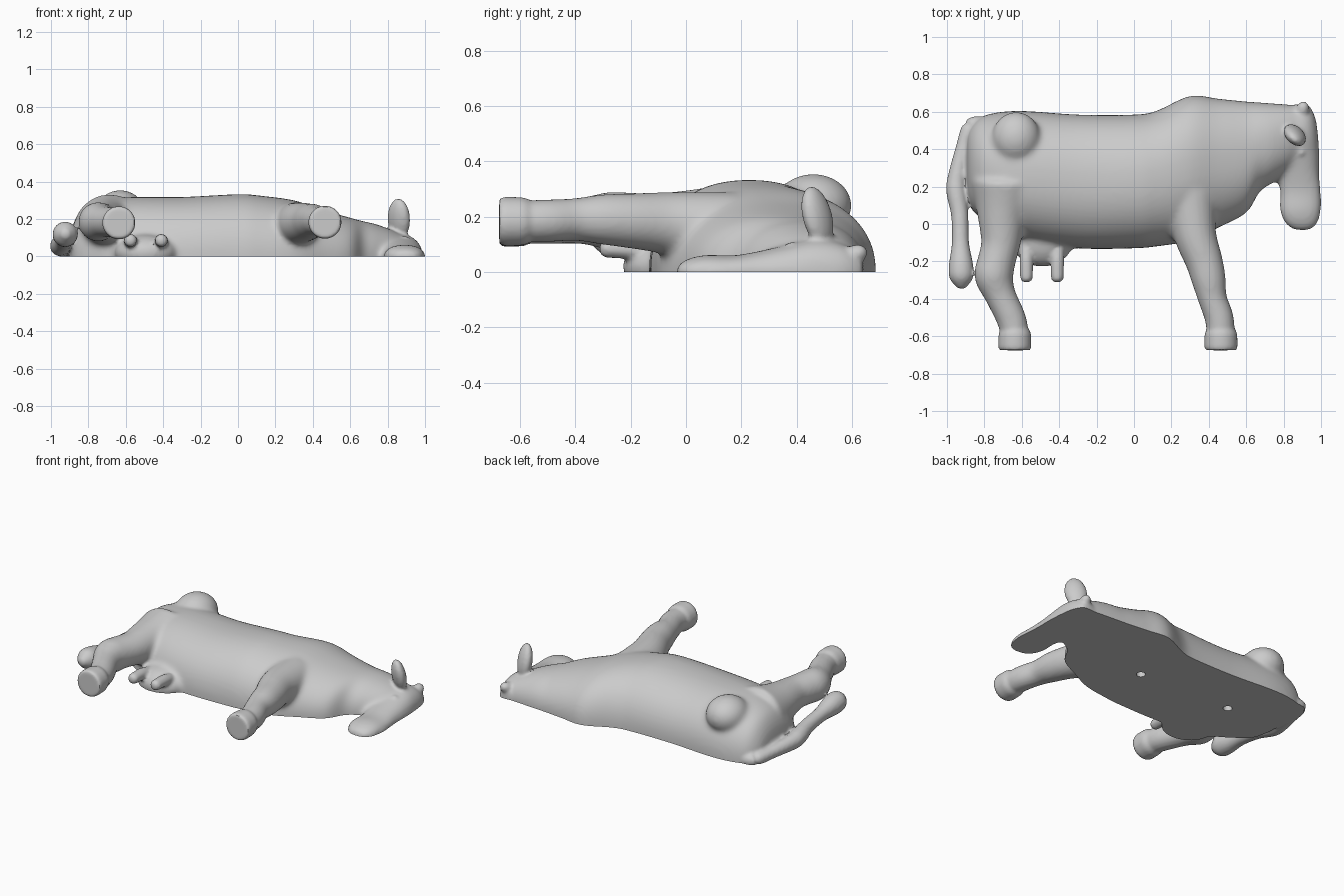
import bpy, bmesh, math
from mathutils import Vector, Matrix

if "Cube" in bpy.data.objects:
    bpy.data.objects.remove(bpy.data.objects["Cube"])

grey = bpy.data.materials.new("plain grey")
grey.use_nodes = True
grey.diffuse_color = (0.6, 0.6, 0.6, 1)
grey.node_tree.nodes["Principled BSDF"].inputs["Base Color"].default_value = grey.diffuse_color


def resample(rows, steps=5):
    """Smooth curve through the rows of numbers."""
    rows = [Vector(r) for r in rows]
    out = []
    for i in range(len(rows) - 1):
        a, b, c, d = rows[max(i - 1, 0)], rows[i], rows[i + 1], rows[min(i + 2, len(rows) - 1)]
        for s in range(steps):
            t = s / steps
            out.append(b + (c - a) * (t / 2) + (2 * a - 5 * b + 4 * c - d) * (t * t / 2)
                       + (3 * b - a - 3 * c + d) * (t ** 3 / 2))
    return out + [rows[-1]]


def skin(bm, rings, n=32, power=1.0):
    """Closed solid through rings of (centre, u, v)."""
    loops = []
    for centre, u, v in rings:
        loop = []
        for k in range(n):
            c, s = math.cos(math.tau * k / n), math.sin(math.tau * k / n)
            cx, sx = (math.copysign(abs(w) ** power, w) for w in (c, s))
            loop.append(bm.verts.new(centre + u * cx + v * sx))
        loops.append(loop)
    for a, b in zip(loops, loops[1:]):
        for k in range(n):
            bm.faces.new((a[k], a[k - 1], b[k - 1], b[k]))
    bm.faces.new(loops[0])
    bm.faces.new(loops[-1][::-1])


def loft(bm, rows, along_x, power):
    """Rows of (station, low, high, half thickness)."""
    rings = []
    for p, lo, hi, t in resample(rows):
        mid, half = (lo + hi) / 2, (hi - lo) / 2
        centre = Vector((p, mid, 0)) if along_x else Vector((mid, p, 0))
        u = Vector((0, half, 0)) if along_x else Vector((half, 0, 0))
        rings.append((centre, u, Vector((0, 0, t))))
    skin(bm, rings, 48, power)


def tube(bm, rows, steps=5):
    """Rows of (x, y, z, radius)."""
    pts = resample(rows, steps)
    rings = []
    for i, p in enumerate(pts):
        d = (pts[min(i + 1, len(pts) - 1)] - pts[max(i - 1, 0)]).to_3d().normalized()
        u = d.orthogonal().normalized()
        r = max(p[3], 0.004)
        rings.append((p.to_3d(), u * r, d.cross(u) * r))
    skin(bm, rings)


def ball(bm, centre, size, tilt=0, lean=0):
    m = (Matrix.Translation(centre) @ Matrix.Rotation(lean, 4, "X")
         @ Matrix.Rotation(tilt, 4, "Z") @ Matrix.Diagonal((*size, 1)))
    bmesh.ops.create_icosphere(bm, subdivisions=4, radius=1, matrix=m)


def fuse(bm, voxel, rounds):
    """Melt overlapping solids into one smooth surface."""
    bmesh.ops.recalc_face_normals(bm, faces=bm.faces)
    me = bpy.data.meshes.new("fused")
    bm.to_mesh(me)
    bm.free()
    ob = bpy.data.objects.new("fused", me)
    bpy.context.collection.objects.link(ob)
    rm = ob.modifiers.new("merge", "REMESH")
    rm.mode, rm.voxel_size = "VOXEL", voxel
    sm = ob.modifiers.new("soften", "SMOOTH")
    sm.factor, sm.iterations = 0.5, rounds
    out = bmesh.new()
    out.from_object(ob, bpy.context.evaluated_depsgraph_get())
    bpy.data.objects.remove(ob)
    return out


# Trunk and neck, then head and muzzle
big = bmesh.new()
loft(big, [(-.9, .2, .45, .06), (-.875, .09, .52, .19), (-.8, .02, .58, .275),
           (-.62, -.08, .605, .315), (-.3, -.13, .585, .318), (0, -.13, .585, .333),
           (.12, -.12, .605, .325), (.3, -.09, .685, .3), (.45, -.02, .67, .25),
           (.6, .06, .655, .207), (.67, .17, .65, .188), (.74, .22, .645, .172),
           (.85, .3, .635, .13), (.93, .4, .61, .08), (.975, .47, .55, .04)], True, .9)
loft(big, [(-.035, .86, .94, .02), (0, .81, .98, .045), (.07, .78, 1, .062),
           (.17, .78, 1, .06), (.27, .765, .99, .077), (.37, .74, .99, .1),
           (.47, .74, .985, .12), (.57, .78, .97, .1), (.64, .86, .935, .05)], False, .9)

# Hip and udder
ball(big, (-.63, .46, .24), (.13, .14, .115))
ball(big, (-.49, -.08, .02), (.17, .15, .1))

# Front and hind legs
tube(big, [(.3, .15, .15, .14), (.325, -.05, .175, .115), (.375, -.2, .185, .1),
           (.4, -.3, .19, .092), (.42, -.4, .19, .078), (.455, -.5, .185, .078),
           (.465, -.6, .183, .076)])
tube(big, [(-.69, .2, .15, .19), (-.705, .05, .17, .135), (-.712, -.1, .18, .106),
           (-.735, -.2, .185, .102), (-.748, -.28, .185, .105), (-.715, -.38, .185, .084),
           (-.655, -.51, .18, .08), (-.637, -.6, .18, .076)])
body = fuse(big, .013, 12)

# Hooves with a rounded rim
for x, z in ((.465, .183), (-.637, .18)):
    tube(body, [(x, -.56, z, .074), (x, -.585, z, .086), (x, -.62, z, .088),
                (x, -.66, z, .088), (x, -.675, z, .081)], 3)

# Teats
for x in (-.575, -.41):
    tube(body, [(x, -.1, .06, .035), (x, -.18, .08, .036), (x, -.25, .085, .035),
                (x, -.295, .085, .032), (x, -.312, .085, .014)])

# Tail with tuft
tube(body, [(-.78, .53, .01, .04), (-.87, .525, .02, .042), (-.915, .4, .035, .04),
            (-.948, .24, .05, .05), (-.95, .17, .06, .053), (-.932, .05, .08, .046),
            (-.928, -.1, .1, .046), (-.925, -.22, .115, .065), (-.923, -.29, .12, .062),
            (-.922, -.345, .12, .02)])

# Ear, horn and eye
ball(body, (.86, .475, .2), (.068, .042, .112), -.65, .25)
tube(body, [(.89, .56, .04, .04), (.9, .605, .06, .036), (.905, .635, .07, .03),
            (.906, .653, .073, .012)])
ball(body, (.89, .385, .085), (.028, .028, .024))
body = fuse(body, .0105, 3)

# Flat cut side
bmesh.ops.bisect_plane(body, geom=body.verts[:] + body.edges[:] + body.faces[:], dist=1e-5,
                       plane_co=(0, 0, 0), plane_no=(0, 0, 1), clear_inner=True)
bmesh.ops.holes_fill(body, edges=[e for e in body.edges if e.is_boundary], sides=0)
bmesh.ops.recalc_face_normals(body, faces=body.faces)
mesh = bpy.data.meshes.new("cow_half")
body.to_mesh(mesh)
body.free()
mesh.materials.append(grey)
cow = bpy.data.objects.new("cow_half", mesh)
bpy.context.collection.objects.link(cow)

# Two peg holes in the flat side
for i, (x, y) in enumerate(((.142, .234), (-.526, .257))):
    bpy.ops.mesh.primitive_cylinder_add(vertices=32, radius=.028, depth=.2, location=(x, y, 0))
    cutter = bpy.context.object
    cutter.name = f"peg_hole_cutter_{i + 1}"
    cutter.data.materials.append(grey)
    cutter.hide_render = True
    cutter.hide_set(True)
    cut = cow.modifiers.new("peg hole", "BOOLEAN")
    cut.operation, cut.solver, cut.object = "DIFFERENCE", "EXACT", cutter

bpy.ops.object.select_all(action="DESELECT")
cow.select_set(True)
bpy.context.view_layer.objects.active = cow
for m in [m.name for m in cow.modifiers]:
    bpy.ops.object.modifier_apply(modifier=m)
for ob in [o for o in bpy.data.objects if o.name.startswith("peg_hole_cutter")]:
    bpy.data.objects.remove(ob)
bpy.ops.object.shade_smooth_by_angle(angle=math.radians(40))
